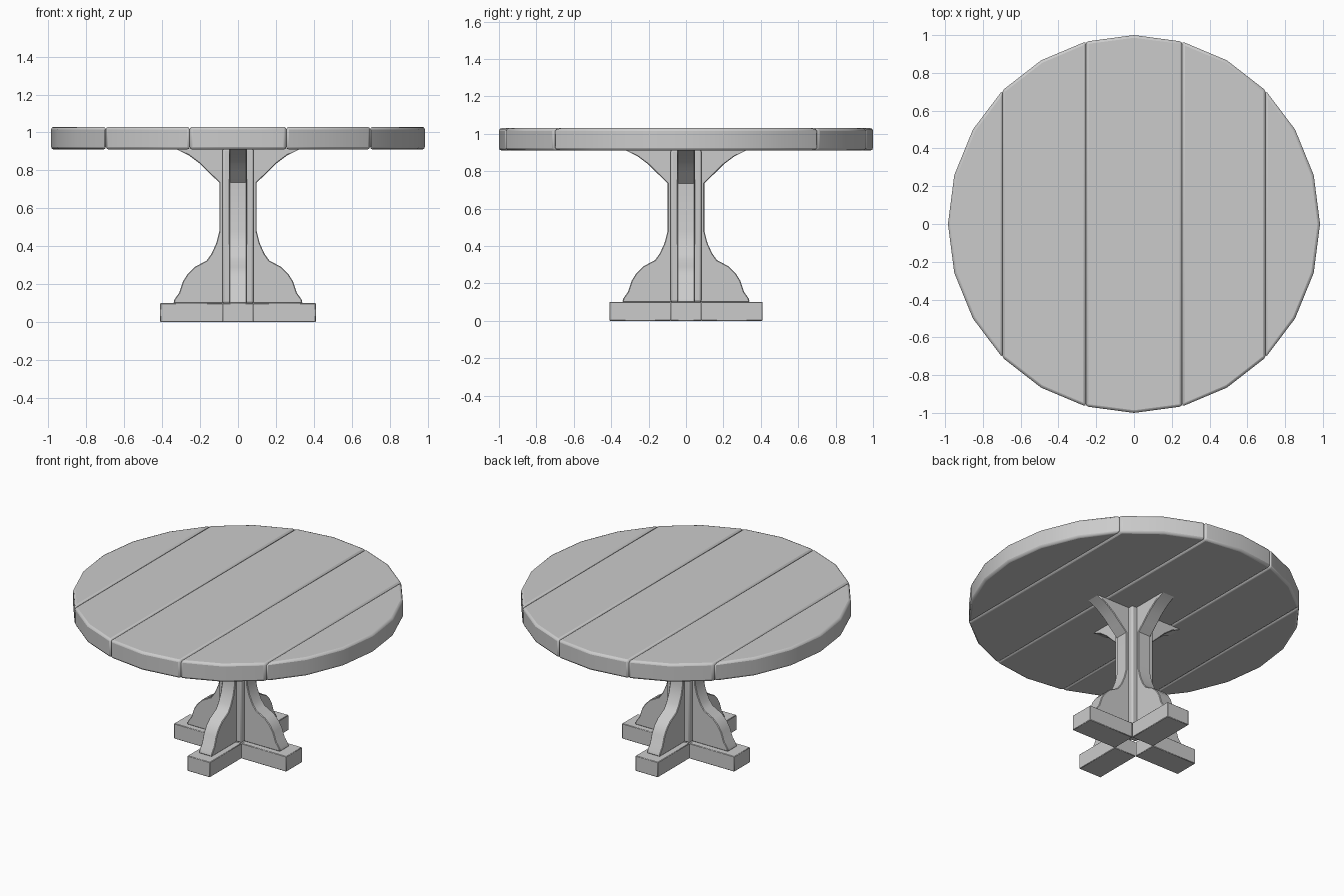
import bpy, bmesh
from math import sin, cos, radians
from mathutils import Matrix

if "Cube" in bpy.data.objects:
    bpy.data.objects.remove(bpy.data.objects["Cube"])


def prism(name, outline, low, high, bevel, segments=2, matrix=None):
    """Extrude a 2D outline from low to high, then bevel its sharp edges."""
    bm = bmesh.new()
    face = bm.faces.new([bm.verts.new((a, b, low)) for a, b in outline])
    ext = bmesh.ops.extrude_face_region(bm, geom=[face])
    verts = [v for v in ext["geom"] if isinstance(v, bmesh.types.BMVert)]
    bmesh.ops.translate(bm, verts=verts, vec=(0, 0, high - low))
    if matrix:
        bm.transform(matrix)
    bmesh.ops.recalc_face_normals(bm, faces=bm.faces)
    mesh = bpy.data.meshes.new(name)
    bm.to_mesh(mesh)
    bm.free()
    obj = bpy.data.objects.new(name, mesh)
    bpy.context.collection.objects.link(obj)
    if bevel:
        mod = obj.modifiers.new("bevel", "BEVEL")
        mod.width = bevel
        mod.segments = segments
        mod.limit_method = "ANGLE"
        mod.angle_limit = radians(50)
    bpy.ops.object.select_all(action="DESELECT")
    obj.select_set(True)
    bpy.context.view_layer.objects.active = obj
    bpy.ops.object.shade_smooth_by_angle(angle=radians(40))
    return obj


def rect(x0, x1, y0, y1):
    return [(x0, y0), (x1, y0), (x1, y1), (x0, y1)]


# Round top: a 24-sided disc cut into five planks at its own corners
def rim(step):
    a = radians(15 * step)
    return 0.985 * sin(a), cos(a)


for i, (first, last) in enumerate([(-6, -3), (-3, -1), (-1, 1), (1, 3), (3, 6)]):
    upper = [rim(s) for s in range(first, last + 1)]
    lower = [(x, -y) for x, y in reversed(upper) if abs(y) > 0.001]
    prism(f"top_plank_{i + 1}", upper + lower, 0.91, 1.03, 0.014)

# Pedestal: two crossed boards with a curved silhouette
side = [(0.34, 0.10), (0.335, 0.12), (0.31, 0.155), (0.29, 0.215), (0.265, 0.255),
        (0.23, 0.29), (0.165, 0.325), (0.14, 0.36), (0.115, 0.415), (0.098, 0.48),
        (0.098, 0.735), (0.15, 0.785), (0.18, 0.83), (0.24, 0.875), (0.33, 0.915)]
side[11:14] = [(0.15, 0.785), (0.20, 0.835), (0.26, 0.88)]
board = side + [(-x, z) for x, z in reversed(side)]
upright = Matrix.Rotation(radians(90), 4, "X")
for i in range(2):
    turn = Matrix.Rotation(radians(90 * i), 4, "Z")
    prism(f"pedestal_board_{i + 1}", board, -0.047, 0.047, 0.004, 1, turn @ upright)

# Square post in the middle
prism("centre_post", rect(-0.082, 0.082, -0.082, 0.082), 0.10, 0.915, 0.01)

# Four feet forming a cross, open in the middle underneath
for i in range(4):
    prism(f"foot_{i + 1}", rect(0.08, 0.41, -0.082, 0.082), 0, 0.10, 0.003, 1,
          Matrix.Rotation(radians(90 * i), 4, "Z"))
